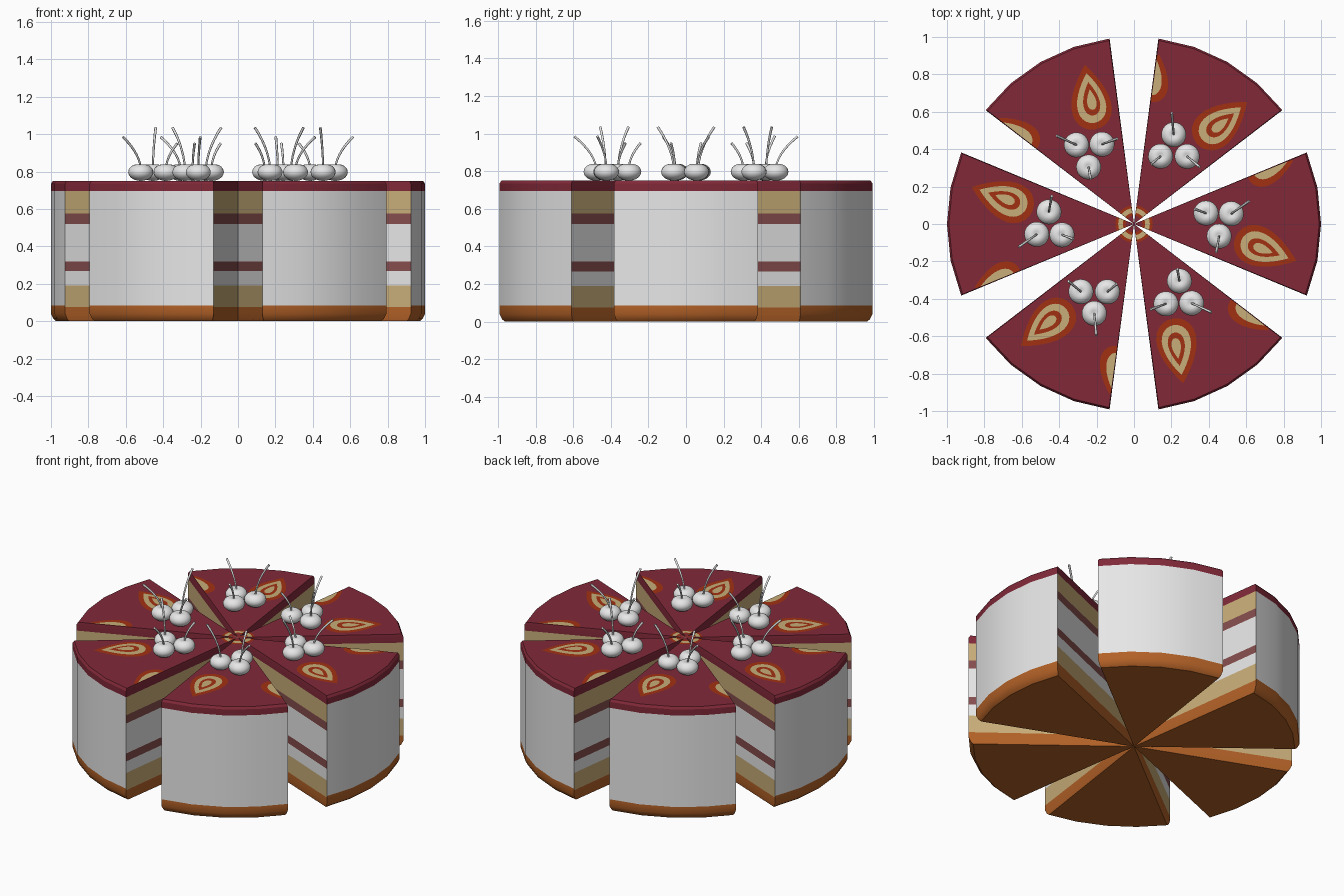
import bpy, bmesh, math
from mathutils import Vector

if "Cube" in bpy.data.objects:
    bpy.data.objects.remove(bpy.data.objects["Cube"])

HALF = math.radians(22.5)      # half opening angle of a slice
TOP = 0.75


def material(name, rgb):
    m = bpy.data.materials.new(name)
    m.diffuse_color = (*rgb, 1)
    m.use_nodes = True
    m.node_tree.nodes["Principled BSDF"].inputs["Base Color"].default_value = m.diffuse_color
    return m


white = material("white cream", (0.8, 0.8, 0.8))
glaze = material("red glaze", (0.22, 0.022, 0.04))
sponge = material("tan sponge", (0.58, 0.42, 0.19))
jam = material("dull pink jam", (0.24, 0.075, 0.075))
crust = material("brown crust", (0.45, 0.12, 0.02))
berry = material("orange red berry", (0.36, 0.03, 0.006))
MATS = [white, glaze, sponge, jam, crust, berry]
WHITE, GLAZE, SPONGE, JAM, CRUST, BERRY = range(6)


def finish(bm, name, smooth=True):
    me = bpy.data.meshes.new(name)
    bm.to_mesh(me)
    bm.free()
    for m in MATS:
        me.materials.append(m)
    if smooth:
        for p in me.polygons:
            p.use_smooth = True
        me.set_sharp_from_angle(angle=math.radians(30))
    return me


def place(name, data, angle, loc=(0, 0, 0)):
    ob = bpy.data.objects.new(name, data)
    bpy.context.collection.objects.link(ob)
    c, s = math.cos(angle), math.sin(angle)
    ob.location = (loc[0] * c - loc[1] * s, loc[0] * s + loc[1] * c, loc[2])
    ob.rotation_euler.z = angle
    return ob


# cake slice: stacked wedge outlines; (z, scale, cut face colour, arc face colour)
# colours belong to the band that starts at that height
BANDS = [
    (0.0, 0.972, CRUST, CRUST),
    (0.012, 0.986, CRUST, CRUST),
    (0.04, 1.0, CRUST, CRUST),
    (0.075, 1.0, SPONGE, CRUST),
    (0.085, 1.0, SPONGE, WHITE),
    (0.19, 1.0, WHITE, WHITE),
    (0.267, 1.0, JAM, WHITE),
    (0.32, 1.0, WHITE, WHITE),
    (0.52, 1.0, JAM, WHITE),
    (0.575, 1.0, SPONGE, WHITE),
    (0.695, 1.0, GLAZE, GLAZE),
    (0.735, 1.0, GLAZE, GLAZE),
    (TOP, 0.99, GLAZE, GLAZE),
]


def slice_mesh():
    bm = bmesh.new()
    rings = []
    for z, s, _, _ in BANDS:
        pts = [(0, 0)] + [(s * math.cos(a), s * math.sin(a))
                          for a in (HALF * s * k / 2 for k in range(-2, 3))]
        rings.append([bm.verts.new((x, y, z)) for x, y in pts])
    n = len(rings[0])
    for k in range(len(rings) - 1):
        lo, hi = rings[k], rings[k + 1]
        for i in range(n):
            j = (i + 1) % n
            f = bm.faces.new((lo[i], lo[j], hi[j], hi[i]))
            f.material_index = BANDS[k][2 if i in (0, n - 1) else 3]
    bm.faces.new(rings[0][::-1]).material_index = CRUST
    bm.faces.new(rings[-1]).material_index = GLAZE
    return finish(bm, "cake_slice")


# flat fruit pieces on the glaze, trimmed to the wedge
def teardrop(cx, cy, length, width, angle):
    pts = []
    for k in range(28):
        t = 2 * math.pi * k / 28
        x = length / 2 * math.cos(t)
        y = width * 0.65 * math.sin(t) * math.sin(t / 2)
        pts.append((cx + x * math.cos(angle) - y * math.sin(angle),
                    cy + x * math.sin(angle) + y * math.cos(angle)))
    return pts


def disc(r):
    return [(r * math.cos(math.pi * k / 12), r * math.sin(math.pi * k / 12))
            for k in range(24)]


def fruit_mesh():
    a, b = math.radians(-21), math.radians(20)
    layers = [
        [(teardrop(0.705, -0.135, 0.35, 0.215, a), BERRY),
         (teardrop(0.70, -0.135, 0.27, 0.155, a), SPONGE),
         (teardrop(0.695, -0.135, 0.18, 0.09, a), BERRY),
         (teardrop(0.69, -0.135, 0.11, 0.05, a), SPONGE)],
        [(teardrop(0.73, 0.295, 0.26, 0.16, b), BERRY),
         (teardrop(0.73, 0.30, 0.19, 0.095, b), SPONGE)],
        [(disc(0.10), BERRY), (disc(0.085), SPONGE), (disc(0.06), BERRY),
         (disc(0.045), GLAZE)],
    ]
    bm = bmesh.new()
    for stack in layers:
        for k, (pts, mat) in enumerate(stack):
            z = TOP + 0.0012 * (k + 1)
            bm.faces.new([bm.verts.new((x, y, z)) for x, y in pts]).material_index = mat
    h = HALF * 0.985
    for s in (-1, 1):
        bmesh.ops.bisect_plane(bm, geom=bm.verts[:] + bm.edges[:] + bm.faces[:],
                               plane_co=(0, 0, 0),
                               plane_no=(-math.sin(h), s * math.cos(h), 0),
                               clear_outer=True)
    return finish(bm, "fruit_pieces", False)


# cherry: flattened ball with a dimple at the stem
def cherry_mesh():
    bm = bmesh.new()
    bmesh.ops.create_uvsphere(bm, u_segments=20, v_segments=14, radius=1)
    for v in bm.verts:
        r = math.hypot(v.co.x, v.co.y)
        z = v.co.z * 0.047
        if v.co.z > 0:
            z -= 0.014 * max(0, 1 - r / 0.5)
        v.co = Vector((v.co.x * 0.067, v.co.y * 0.067, z))
    return finish(bm, "cherry")


# stem: thin tube that leans out as it rises
def stem_curve(dx, dy, height):
    cu = bpy.data.curves.new("stem", "CURVE")
    cu.dimensions = "3D"
    cu.bevel_depth = 0.0065
    cu.bevel_resolution = 1
    cu.use_fill_caps = True
    sp = cu.splines.new("POLY")
    n = 8
    sp.points.add(n - 1)
    for k, p in enumerate(sp.points):
        t = k / (n - 1)
        lean = 0.25 * t + 0.75 * t * t
        p.co = (dx * lean, dy * lean, 0.025 + (height - 0.025) * t, 1)
        p.radius = 0.85 + 0.3 * t * t
    cu.materials.append(white)
    return cu


# cherry centre x, y, then stem tip x, y, z (first slice)
CHERRIES = [
    (0.385, 0.058, 0.325, 0.08, 0.95),
    (0.52, 0.055, 0.615, 0.122, 0.985),
    (0.455, -0.065, 0.44, -0.15, 1.035),
]
CHERRY_Z = 0.797

cake, fruit, ball = slice_mesh(), fruit_mesh(), cherry_mesh()
stems = [stem_curve(tx - x, ty - y, tz - CHERRY_Z) for x, y, tx, ty, tz in CHERRIES]

# six slices around the centre
for i in range(6):
    ang = math.radians(60 * i)
    place(f"cake_slice_{i + 1}", cake, ang)
    place(f"fruit_pieces_{i + 1}", fruit, ang)
    for k, (x, y, *_) in enumerate(CHERRIES):
        place(f"cherry_{i + 1}_{k + 1}", ball, ang, (x, y, CHERRY_Z))
        place(f"stem_{i + 1}_{k + 1}", stems[k], ang, (x, y, CHERRY_Z))
